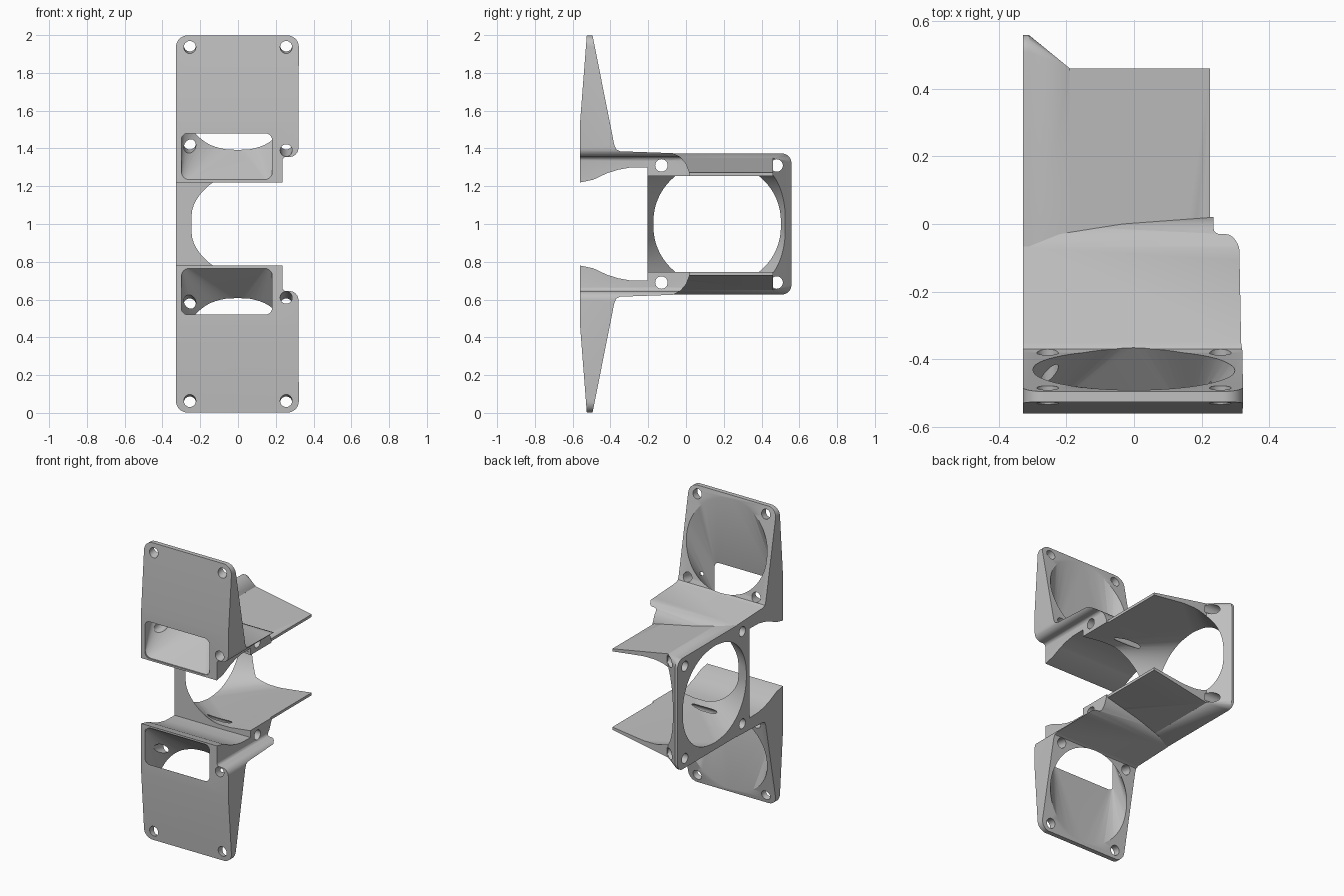
import bpy, bmesh
from math import sin, cos, pi, atan2
from mathutils import Vector

if "Cube" in bpy.data.objects:
    bpy.data.objects.remove(bpy.data.objects["Cube"])

grey = bpy.data.materials.new("light_grey_plastic")
grey.use_nodes = True
grey.diffuse_color = (0.53, 0.53, 0.53, 1)
grey.node_tree.nodes["Principled BSDF"].inputs["Base Color"].default_value = (0.53, 0.53, 0.53, 1)


def add(name, bm):
    bmesh.ops.recalc_face_normals(bm, faces=bm.faces)
    me = bpy.data.meshes.new(name)
    bm.to_mesh(me)
    bm.free()
    ob = bpy.data.objects.new(name, me)
    bpy.context.collection.objects.link(ob)
    me.materials.append(grey)
    return ob


def hull(name, points):
    bm = bmesh.new()
    for p in points:
        bm.verts.new(p)
    res = bmesh.ops.convex_hull(bm, input=bm.verts)
    bmesh.ops.delete(bm, geom=list({g for g in res["geom_interior"] if isinstance(g, bmesh.types.BMVert)}),
                     context='VERTS')
    bmesh.ops.dissolve_limit(bm, angle_limit=0.002, verts=bm.verts, edges=bm.edges)
    return add(name, bm)


def prism(name, points, offset):
    """Extrude a flat outline along offset."""
    bm = bmesh.new()
    face = bm.faces.new([bm.verts.new(p) for p in points])
    res = bmesh.ops.extrude_face_region(bm, geom=[face], use_keep_orig=True)
    bmesh.ops.translate(bm, vec=offset, verts=[v for v in res["geom"] if isinstance(v, bmesh.types.BMVert)])
    return add(name, bm)


def combine(ob, other, operation):
    mod = ob.modifiers.new("cut", 'BOOLEAN')
    mod.operation, mod.object, mod.solver = operation, other, 'EXACT'
    graph = bpy.context.evaluated_depsgraph_get()
    me = bpy.data.meshes.new_from_object(ob.evaluated_get(graph))
    ob.modifiers.clear()
    ob.data = me
    bpy.data.objects.remove(other)


def arc(u, v, r, start, end, n=8):
    return [(u + r * cos(start + (end - start) * i / n), v + r * sin(start + (end - start) * i / n))
            for i in range(n + 1)]


def rounded_rect(u0, u1, v0, v1, r):
    return (arc(u1 - r, v1 - r, r, 0, pi / 2) + arc(u0 + r, v1 - r, r, pi / 2, pi)
            + arc(u0 + r, v0 + r, r, pi, 1.5 * pi) + arc(u1 - r, v0 + r, r, 1.5 * pi, 2 * pi))


def circle(centre, a, b, r, n=64):
    return [centre + r * (a * cos(2 * pi * i / n) + b * sin(2 * pi * i / n)) for i in range(n)]


X, Y, Z = Vector((1, 0, 0)), Vector((0, 1, 0)), Vector((0, 0, 1))
FAN_Y = 0.165


def centre_passage():
    """Round fan opening that spreads into a flat wide outlet."""
    pts = [p for x in (-0.36, -0.33) for p in circle(Vector((x, FAN_Y, 1)), Y, Z, 0.325)]
    pts += [(x, FAN_Y + sy * 0.555, 1 + sz * 0.245) for x in (0.225, 0.3) for sy in (-1, 1) for sz in (-1, 1)]
    return hull("passage_cutter", pts)


def centre_screw_holes(ob):
    for y, length in ((-0.13, 0.8), (0.48, 0.22)):
        for sz in (-1, 1):
            ring = circle(Vector((-0.4, y, 1 + sz * 0.31)), Y, Z, 0.033, 24)
            combine(ob, prism("screw_cutter", ring, X * length), 'DIFFERENCE')


# Centre duct: tapered body, fan flange, passage and screw holes
body = hull("centre_duct", [(x, y, 1 + s * h) for x, h in ((-0.32, 0.373), (0.225, 0.272))
                            for y in (-0.205, 0.46) for s in (-1, 1)])
flange_pts = [(x, y, z) for x in (-0.328, -0.31) for y, z in rounded_rect(-0.2, 0.558, 0.627, 1.373, 0.05)]
flange_pts += [(-0.328, -0.205, 1 + s * 0.373) for s in (-1, 1)]
flange_pts += [(-0.19, y, 1 + s * 0.349) for y in (-0.205, 0.46) for s in (-1, 1)]
combine(body, hull("fan_flange", flange_pts), 'UNION')
combine(body, centre_passage(), 'DIFFERENCE')
centre_screw_holes(body)

# Wing duct: side profile intersected with front outline
profile = [(-0.56, 1.22), (-0.56, 1.55), (-0.525, 2.0), (-0.495, 2.0), (-0.38, 1.42), (-0.37, 1.395),
           (-0.35, 1.385), (-0.07, 1.375), (-0.03, 1.355), (0.0, 1.32), (0.02, 1.27), (0.02, 1.2),
           (-0.203, 1.2), (-0.203, 1.30), (-0.3, 1.298), (-0.36, 1.287), (-0.42, 1.268), (-0.49, 1.235)]
wing = prism("upper_wing_duct", [(-0.5, y, z) for y, z in profile], X)
outline = (arc(0.262, 1.938, 0.06, 0, pi / 2) + arc(-0.268, 1.938, 0.06, pi / 2, pi)
           + [(-0.328, 1.19), (0.235, 1.19), (0.235, 1.335)]
           + arc(0.255, 1.335, 0.02, pi, pi / 2, 4) + arc(0.272, 1.403, 0.048, 1.5 * pi, 2 * pi))
combine(wing, prism("outline_cutter", [(x, -0.8, z) for x, z in outline], Y * 1.2), 'INTERSECT')

# Wing passage: from the tilted fan opening down to the front slot
tilt = atan2(0.115, 0.58)
normal = Vector((0, cos(tilt), sin(tilt)))
up = Vector((0, -sin(tilt), cos(tilt)))
fan = Vector((0, -0.4325, 1.685))
slot = rounded_rect(-0.30, 0.18, 1.232, 1.48, 0.035)
pts = circle(fan, X, up, 0.298) + circle(fan + normal * 0.012, X, up, 0.298)
combine(wing, hull("wing_passage_cutter", pts + [(x, -0.559, z) for x, z in slot]), 'DIFFERENCE')
combine(wing, prism("slot_cutter", [(x, -0.65, z) for x, z in slot], Y * 0.095), 'DIFFERENCE')

# Wing screw holes, square to the fan face
for sx in (-1, 1):
    for su in (-1, 1):
        c = fan + X * sx * 0.255 + up * su * 0.265 - normal * 0.25
        combine(wing, prism("screw_cutter", circle(c, X, up, 0.032, 24), normal * 0.4), 'DIFFERENCE')
combine(wing, centre_passage(), 'DIFFERENCE')
centre_screw_holes(wing)

# Lower wing mirrors the upper one about the middle height
bm = bmesh.new()
bm.from_mesh(wing.data)
for v in bm.verts:
    v.co.z = 2 - v.co.z
lower = add("lower_wing_duct", bm)

for ob in (body, wing, lower):
    bpy.ops.object.select_all(action='DESELECT')
    ob.select_set(True)
    bpy.context.view_layer.objects.active = ob
    bpy.ops.object.shade_smooth_by_angle(angle=0.5)
